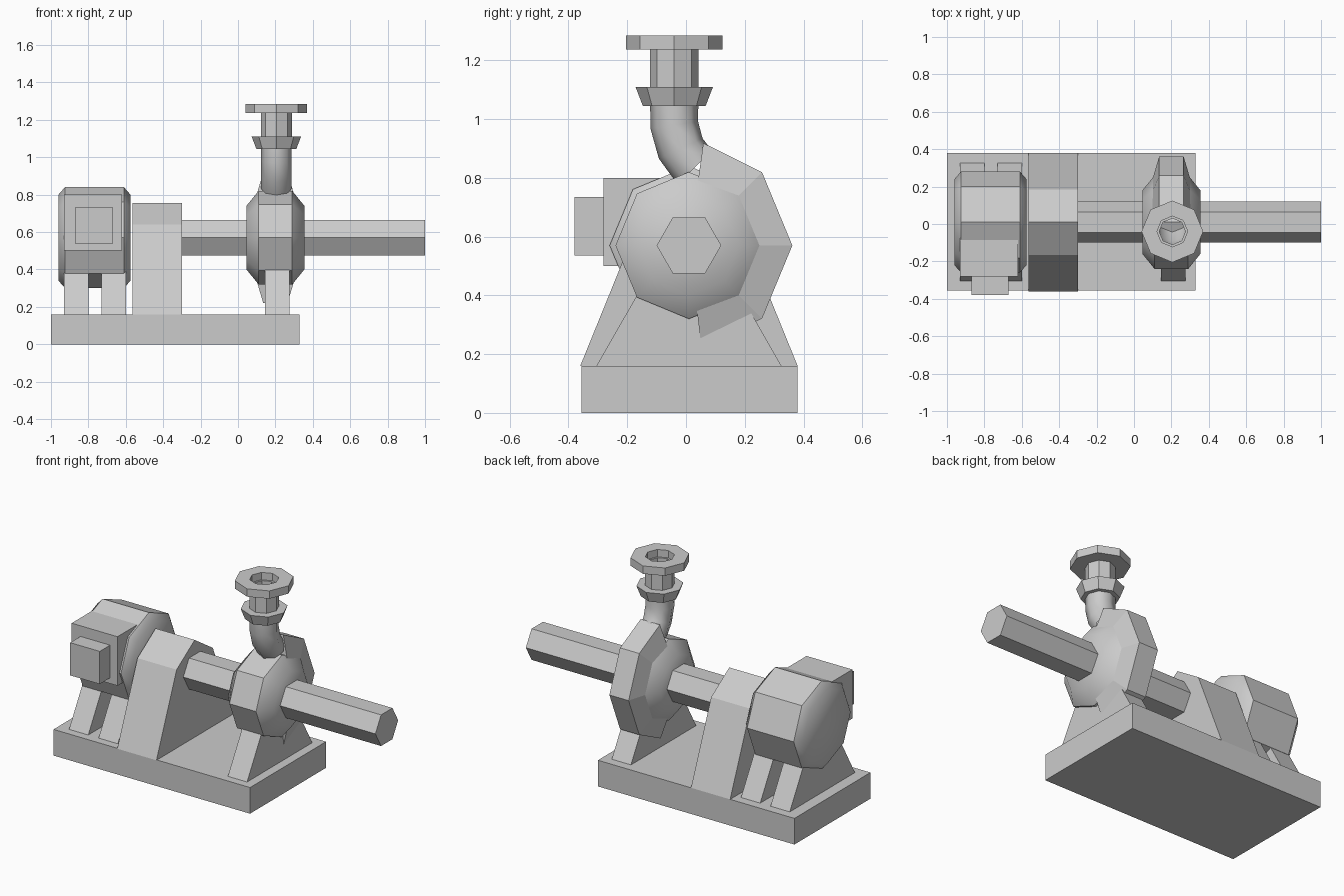
import bpy, bmesh
from math import radians, cos, sin, pi
from mathutils import Vector

if "Cube" in bpy.data.objects:
    bpy.data.objects.remove(bpy.data.objects["Cube"])

CY, CZ = 0.01, 0.57      # machine axis, parallel to x
PX, PY = 0.205, -0.04    # outlet pipe axis, parallel to z


def finish(name, rings, caps=True, loop=False, closed=True, smooth=None):
    """Skin a list of vertex rings; loop joins the last ring to the first."""
    bm = bmesh.new()
    vr = [[bm.verts.new(p) for p in ring] for ring in rings]
    n = len(vr[0])
    pairs = list(zip(vr, vr[1:])) + ([(vr[-1], vr[0])] if loop else [])
    for a, b in pairs:
        for i in range(n if closed else n - 1):
            j = (i + 1) % n
            bm.faces.new((a[i], a[j], b[j], b[i]))
    if caps and not loop:
        bm.faces.new(vr[0])
        bm.faces.new(vr[-1])
    bmesh.ops.recalc_face_normals(bm, faces=bm.faces[:])
    me = bpy.data.meshes.new(name)
    bm.to_mesh(me)
    bm.free()
    ob = bpy.data.objects.new(name, me)
    bpy.context.collection.objects.link(ob)
    if smooth:
        bpy.ops.object.select_all(action='DESELECT')
        ob.select_set(True)
        bpy.context.view_layer.objects.active = ob
        bpy.ops.object.shade_smooth_by_angle(angle=radians(smooth))
    return ob


def box(name, x0, x1, y0, y1, z0, z1):
    return extrude(name, [(y0, z0), (y1, z0), (y1, z1), (y0, z1)], x0, x1)


def extrude(name, yz, x0, x1):
    return finish(name, [[(x, y, z) for y, z in yz] for x in (x0, x1)])


def lathe_x(name, profile, sides, smooth=None):
    rings = [[(x, CY + r * cos(2 * pi * i / sides), CZ + r * sin(2 * pi * i / sides))
              for i in range(sides)] for x, r in profile]
    return finish(name, rings, smooth=smooth)


def lathe_z(name, profile, sides=8):
    rings = [[(PX + r * cos(2 * pi * i / sides), PY + r * sin(2 * pi * i / sides), z)
              for i in range(sides)] for z, r in profile]
    return finish(name, rings, loop=True)


# base plate
box("base_plate", -1, 0.33, -0.355, 0.38, 0, 0.16)

# motor with terminal boxes
lathe_x("motor", [(-0.96, 0.23), (-0.925, 0.27), (-0.61, 0.27), (-0.575, 0.23)], 8, 44)
box("terminal_box", -0.93, -0.62, -0.28, -0.05, 0.5, 0.8)
box("terminal_cover", -0.87, -0.67, -0.38, -0.28, 0.535, 0.735)

# tapered supports under motor and pump
foot = [(CY - 0.315, 0.16), (CY + 0.315, 0.16), (CY + 0.16, 0.43), (CY - 0.16, 0.43)]
for name, x0, x1 in (("motor_foot_outer", -0.93, -0.8), ("motor_foot_inner", -0.73, -0.6),
                     ("pump_foot", 0.145, 0.275)):
    extrude(name, foot, x0, x1)

# bearing block
extrude("bearing_block", [(CY - 0.37, 0.16), (CY + 0.37, 0.16), (CY + 0.175, 0.64),
                          (CY, 0.755), (CY - 0.175, 0.64)], -0.565, -0.3)

# hexagonal shaft
lathe_x("shaft", [(-0.35, 0.11), (1.0, 0.11)], 6)

# pump casing
lathe_x("pump_casing", [(0.045, 0.17), (0.11, 0.25), (0.29, 0.25), (0.355, 0.17)], 8, 44)

# volute wrapped round the rear half of the casing
rings = []
for deg in (-83, -45, 0, 45, 82):
    c, s = cos(radians(deg)), sin(radians(deg))
    rings.append([(0.2 + h, CY + r * c, CZ + r * s)
                  for h, r in ((-0.11, 0.2), (0.11, 0.2), (0.065, 0.352), (-0.065, 0.352))])
finish("volute", rings)

# curved outlet pipe: (y, z, tilt in degrees)
rings = []
for y, z, tilt in ((-0.04, 1.06, 0), (-0.04, 0.98, 8), (-0.018, 0.9, 25), (0.03, 0.835, 45)):
    t = radians(tilt)
    side = Vector((0, cos(t), sin(t)))
    rings.append([Vector((PX, y, z)) + 0.082 * (Vector((cos(a), 0, 0)) + side * sin(a))
                  for a in (2 * pi * i / 8 for i in range(8))])
finish("outlet_pipe", rings, caps=False, smooth=50)

# outlet collar, neck and flange, hollow
lathe_z("outlet_collar", [(1.045, 0.075), (1.045, 0.107), (1.11, 0.132), (1.11, 0.075)])
lathe_z("outlet_neck", [(1.1, 0.07), (1.1, 0.083), (1.24, 0.083), (1.24, 0.07)])
lathe_z("outlet_flange", [(1.237, 0.082), (1.237, 0.165), (1.285, 0.165), (1.285, 0.082)])
